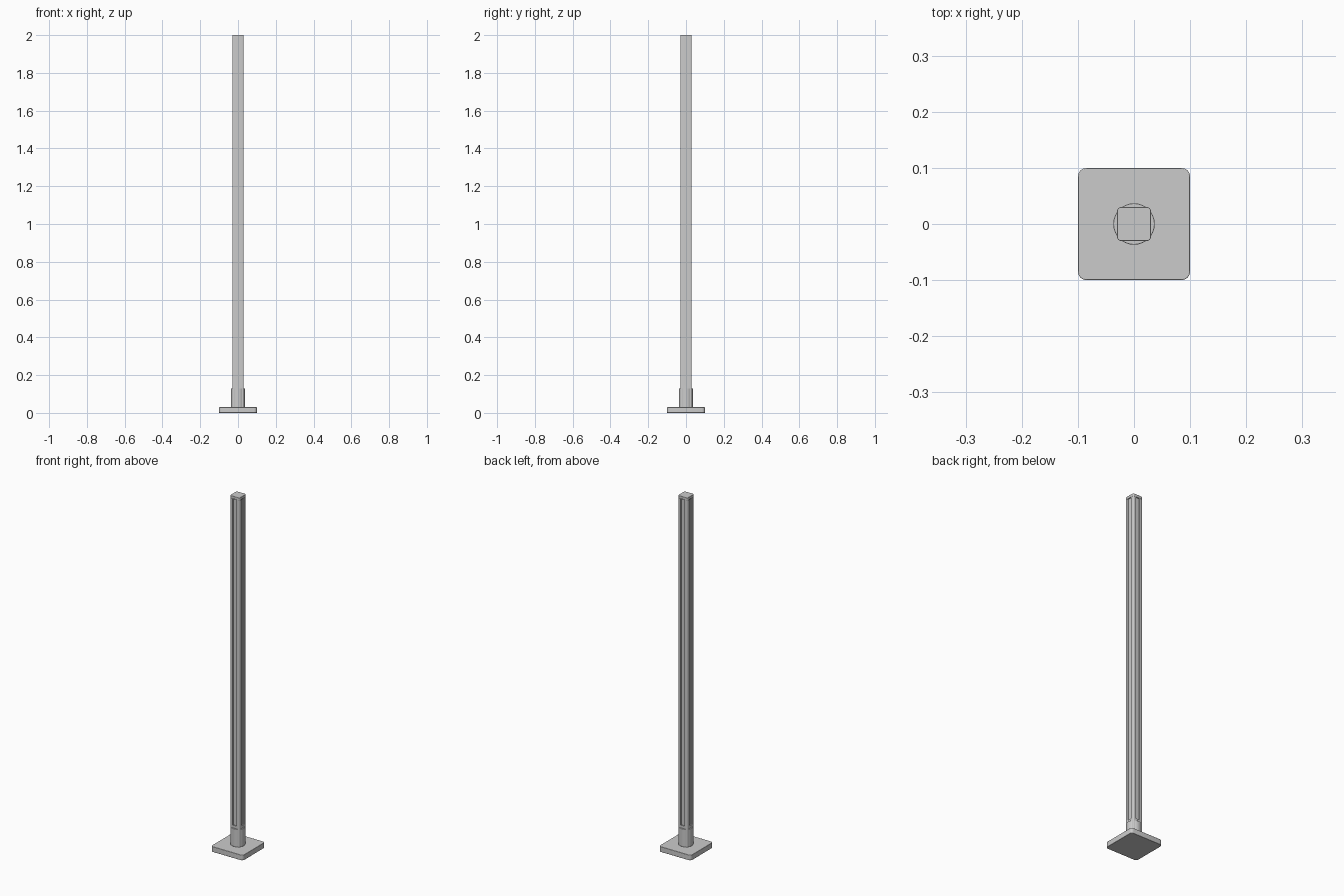
import bpy, bmesh, math

if "Cube" in bpy.data.objects:
    bpy.data.objects.remove(bpy.data.objects["Cube"])


def rounded_square(h, r, n=4):
    pts = []
    for q in range(4):
        a0 = q * math.pi / 2
        sx, sy = [(1, 1), (-1, 1), (-1, -1), (1, -1)][q]
        for i in range(n + 1):
            a = a0 + i * math.pi / 2 / n
            pts.append((sx * (h - r) + r * math.cos(a), sy * (h - r) + r * math.sin(a)))
    return pts


def grooved_square(h, r, half_w, depth, n=4):
    base, pts = rounded_square(h, r, n), []
    for q in range(4):
        pts += base[q * (n + 1):(q + 1) * (n + 1)]
        a = (q + 1) * math.pi / 2
        c, s = math.cos(a), math.sin(a)
        for u, v in [(h, -half_w), (h - depth, -half_w), (h - depth, half_w), (h, half_w)]:
            pts.append((u * c - v * s, u * s + v * c))
    return pts


def prism(name, pts, z0, z1, bevel=0):
    bm = bmesh.new()
    face = bm.faces.new([bm.verts.new((x, y, z0)) for x, y in pts])
    ext = bmesh.ops.extrude_face_region(bm, geom=[face])
    for v in ext["geom"]:
        if isinstance(v, bmesh.types.BMVert):
            v.co.z = z1
    bmesh.ops.recalc_face_normals(bm, faces=bm.faces)
    me = bpy.data.meshes.new(name)
    bm.to_mesh(me)
    bm.free()
    ob = bpy.data.objects.new(name, me)
    bpy.context.collection.objects.link(ob)
    if bevel:
        m = ob.modifiers.new("edge", "BEVEL")
        m.width, m.segments, m.angle_limit = bevel, 2, math.radians(40)
    bpy.context.view_layer.objects.active = ob
    bpy.ops.object.select_all(action="DESELECT")
    ob.select_set(True)
    bpy.ops.object.shade_smooth_by_angle(angle=math.radians(35))
    return ob


# Base plate with rounded corners
prism("base_plate", rounded_square(0.1, 0.015), 0, 0.03, 0.0015)

# Round collar gripping the post
circle = [(0.037 * math.cos(i * math.pi / 16), 0.037 * math.sin(i * math.pi / 16)) for i in range(32)]
prism("collar", circle, 0.03, 0.13, 0.001)

# Post: solid foot, grooved shaft, solid cap
prism("post_foot", rounded_square(0.03, 0.006), 0.03, 0.145)
prism("post_shaft", grooved_square(0.03, 0.006, 0.012, 0.006), 0.145, 1.985)
prism("post_cap", rounded_square(0.03, 0.006), 1.985, 2.0, 0.001)
